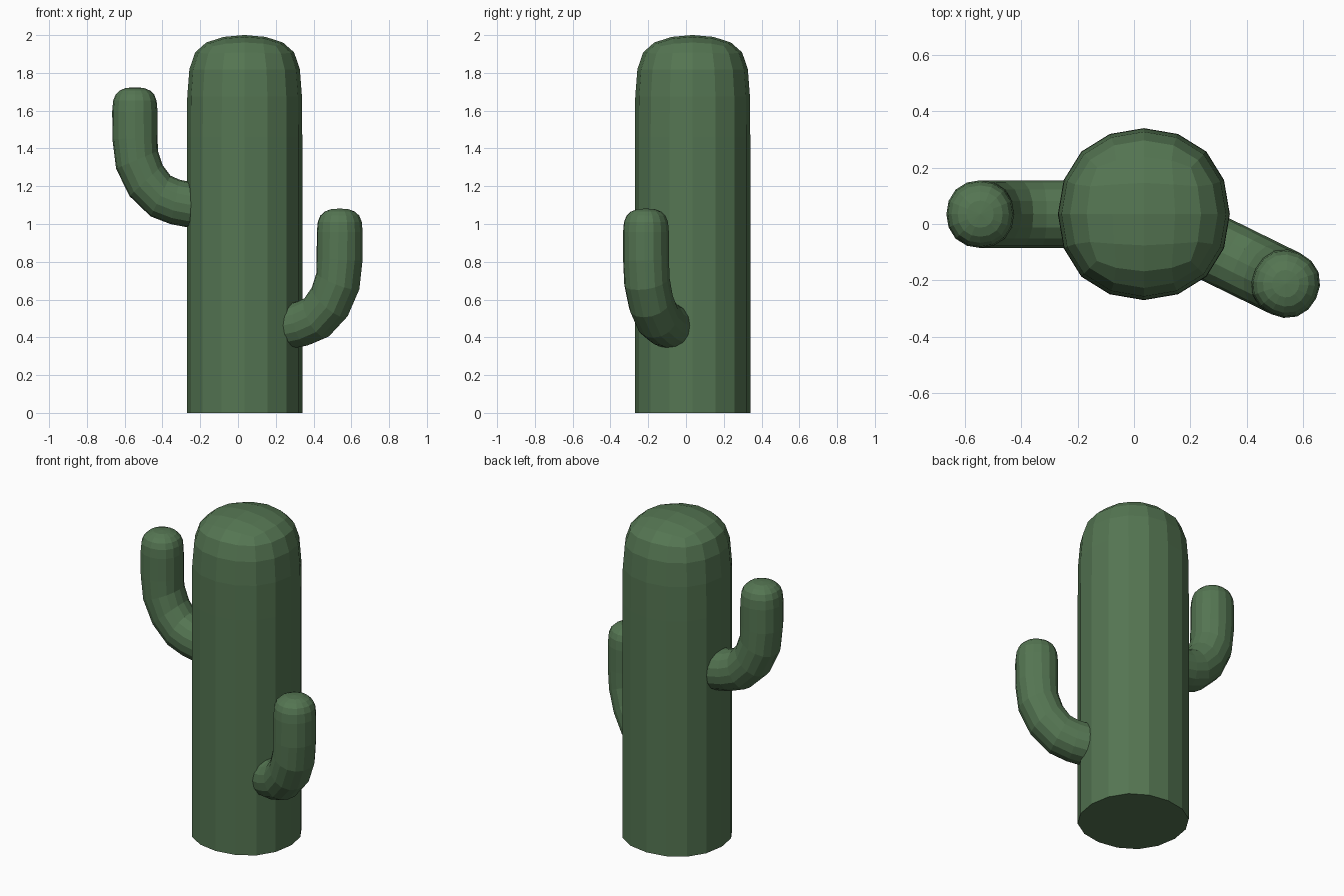
import bpy, bmesh
from math import sin, cos, pi, radians, atan2

if "Cube" in bpy.data.objects:
    bpy.data.objects.remove(bpy.data.objects["Cube"])

CX = CY = 0.035          # trunk axis
SIDES = 16

green = bpy.data.materials.new("cactus_green")
green.diffuse_color = (0.09, 0.18, 0.085, 1)
green.use_nodes = True
green.node_tree.nodes["Principled BSDF"].inputs["Base Color"].default_value = green.diffuse_color


def finish(bm, name):
    bmesh.ops.recalc_face_normals(bm, faces=bm.faces[:])
    mesh = bpy.data.meshes.new(name)
    bm.to_mesh(mesh)
    bm.free()
    mesh.materials.append(green)
    obj = bpy.data.objects.new(name, mesh)
    bpy.context.collection.objects.link(obj)
    return obj


def bridge(bm, a, b):
    for i in range(len(a)):
        j = (i + 1) % len(a)
        bm.faces.new((a[i], a[j], b[j], b[i]))


# Trunk: square column, subdivided twice, with a creased flat base
def make_trunk():
    bm = bmesh.new()
    h = 0.333
    corners = [(-h, -h), (h, -h), (h, h), (-h, h)]
    rings = [[bm.verts.new((CX + x, CY + y, z)) for x, y in corners]
             for z in (0, 1.684, 2.028)]
    for a, b in zip(rings, rings[1:]):
        bridge(bm, a, b)
    base = bm.faces.new(rings[0][::-1])
    bm.faces.new(rings[-1])
    crease = bm.edges.layers.float.new("crease_edge")
    for e in base.edges:
        e[crease] = 1.0
    trunk = finish(bm, "trunk")
    sub = trunk.modifiers.new("round", "SUBSURF")
    sub.levels = sub.render_levels = 2


# Arm path: distance from trunk axis, height above arm base, tilt in degrees
BEND = [(0.15, 0.0, 0), (0.292, 0.002, 4), (0.368, 0.017, 11), (0.445, 0.048, 26),
        (0.522, 0.130, 47), (0.570, 0.240, 67), (0.580, 0.355, 87)]
TIP = 0.624
# Rounded tip: radius, drop below the tip
DOME = [(0.120, 0.125), (0.115, 0.071), (0.102, 0.038), (0.080, 0.017), (0.048, 0.004)]


def make_arm(name, heading, base_z, shift):
    bm = bmesh.new()

    def place(d, w, z):
        d += shift
        return bm.verts.new((CX + d * cos(heading) - w * sin(heading),
                             CY + d * sin(heading) + w * cos(heading), base_z + z))

    stations = [(d, z, radians(t), 0.12) for d, z, t in BEND]
    stations += [(0.581, TIP - drop, pi / 2, r) for r, drop in DOME]
    rings = []
    for d, z, t, r in stations:
        ring = []
        for i in range(SIDES):
            a = 2 * pi * i / SIDES
            rr = r * (1 + 0.014 * (1 - cos(4 * a)))
            u, w = rr * cos(a), rr * sin(a)
            ring.append(place(d - u * sin(t), w, z + u * cos(t)))
        rings.append(ring)
    for a, b in zip(rings, rings[1:]):
        bridge(bm, a, b)
    bm.faces.new(rings[0][::-1])
    top = place(0.581, 0, TIP)
    for i in range(SIDES):
        bm.faces.new((rings[-1][i], rings[-1][(i + 1) % SIDES], top))
    finish(bm, name)


make_trunk()
make_arm("upper_arm", pi, 1.10, 0.0)
make_arm("lower_arm", atan2(-0.247, 0.504), 0.458, -0.02)
